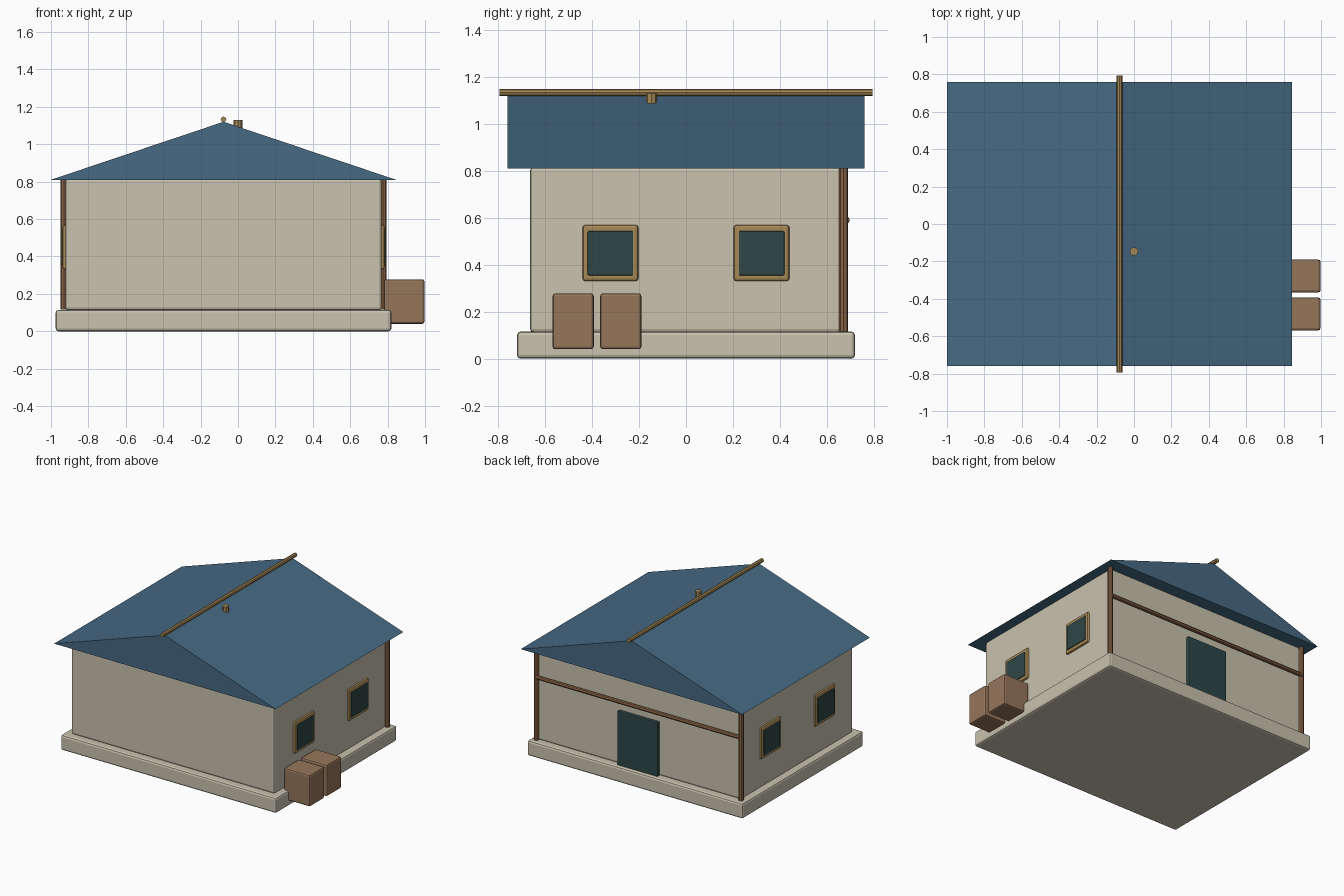
import bpy
import bmesh
from math import pi
from mathutils import Matrix

if "Cube" in bpy.data.objects:
    bpy.data.objects.remove(bpy.data.objects["Cube"])


def material(name, rgb):
    """Flat material from display colour, stored linear."""
    lin = [(c / 255 / 12.92) if c < 11 else ((c / 255 + 0.055) / 1.055) ** 2.4 for c in rgb]
    m = bpy.data.materials.new(name)
    m.use_nodes = True
    m.diffuse_color = (*lin, 1)
    m.node_tree.nodes["Principled BSDF"].inputs["Base Color"].default_value = (*lin, 1)
    return m


PLASTER = material("cream plaster", (200, 194, 174))
ROOF = material("slate blue roof", (70, 106, 132))
TIMBER = material("brown timber", (138, 100, 70))
CRATE = material("crate wood", (150, 118, 90))
TRIM = material("golden wood", (166, 136, 86))
GLASS = material("dark teal", (46, 71, 70))

CX = -0.0775  # centre line of the house


def finish(bm, name, mat, bevel=0):
    bmesh.ops.recalc_face_normals(bm, faces=bm.faces)
    me = bpy.data.meshes.new(name)
    bm.to_mesh(me)
    bm.free()
    me.materials.append(mat)
    ob = bpy.data.objects.new(name, me)
    bpy.context.collection.objects.link(ob)
    if bevel:
        mod = ob.modifiers.new("Bevel", "BEVEL")
        mod.width = bevel
        mod.segments = 2
    return ob


def box(name, mat, x, y, z, bevel=0):
    """Box from (min, max) ranges on each axis."""
    bm = bmesh.new()
    bmesh.ops.create_cube(bm, size=1)
    for v in bm.verts:
        v.co = [(a + b) / 2 + c * (b - a) for (a, b), c in zip((x, y, z), v.co)]
    return finish(bm, name, mat, bevel)


def pole(name, mat, centre, radius, length, axis="Z"):
    turn = {"X": Matrix.Rotation(pi / 2, 4, "Y"),
            "Y": Matrix.Rotation(pi / 2, 4, "X"),
            "Z": Matrix.Identity(4)}[axis]
    bm = bmesh.new()
    bmesh.ops.create_cone(bm, cap_ends=True, segments=8, radius1=radius, radius2=radius,
                          depth=length, matrix=Matrix.Translation(centre) @ turn)
    return finish(bm, name, mat)


# Plinth and walls
box("foundation", PLASTER, (-0.975, 0.82), (-0.72, 0.72), (0, 0.115), 0.015)
box("walls", PLASTER, (CX - 0.846, CX + 0.846), (-0.665, 0.665), (0.112, 0.815), 0.015)

# Gabled roof: triangle profile extruded along y
bm = bmesh.new()
profile = [bm.verts.new((x, -0.76, z)) for x, z in ((-1, 0.81), (0.845, 0.81), (CX, 1.12))]
gable = bm.faces.new(profile)
out = bmesh.ops.extrude_face_region(bm, geom=[gable], use_keep_orig=True)
for v in out["geom"]:
    if isinstance(v, bmesh.types.BMVert):
        v.co.y = 0.76
finish(bm, "roof", ROOF)

# Ridge pole and small roof peg
pole("ridge_pole", TRIM, (CX, 0, 1.133), 0.015, 1.59, "Y")
pole("roof_peg", TRIM, (0, -0.147, 1.105), 0.023, 0.05)

# Back veranda timber and door
for side, label in ((1, "left"), (-1, "right")):
    pole(f"back_post_{label}", TIMBER, (CX + side * 0.852, 0.672, 0.463), 0.019, 0.695)
pole("back_beam", TIMBER, (CX, 0.683, 0.59), 0.015, 1.704, "X")
box("back_door", GLASS, (CX - 0.168, CX + 0.168), (0.65, 0.69), (0.1, 0.52), 0.006)

# Two windows on each side wall
for side, label in ((1, "left"), (-1, "right")):
    for y, place in ((-0.322, "front"), (0.322, "back")):
        def span(depth):
            return tuple(sorted((CX + side * 0.83, CX + side * depth)))
        box(f"window_frame_{label}_{place}", TRIM, span(0.861),
            (y - 0.119, y + 0.119), (0.33, 0.57), 0.012)
        box(f"window_pane_{label}_{place}", GLASS, span(0.867),
            (y - 0.097, y + 0.097), (0.355, 0.543), 0.004)

# Crates beside the house
for y, label in ((-0.481, "front"), (-0.278, "back")):
    box(f"crate_{label}", CRATE, (0.78, 0.997), (y - 0.088, y + 0.088), (0.04, 0.278), 0.012)
